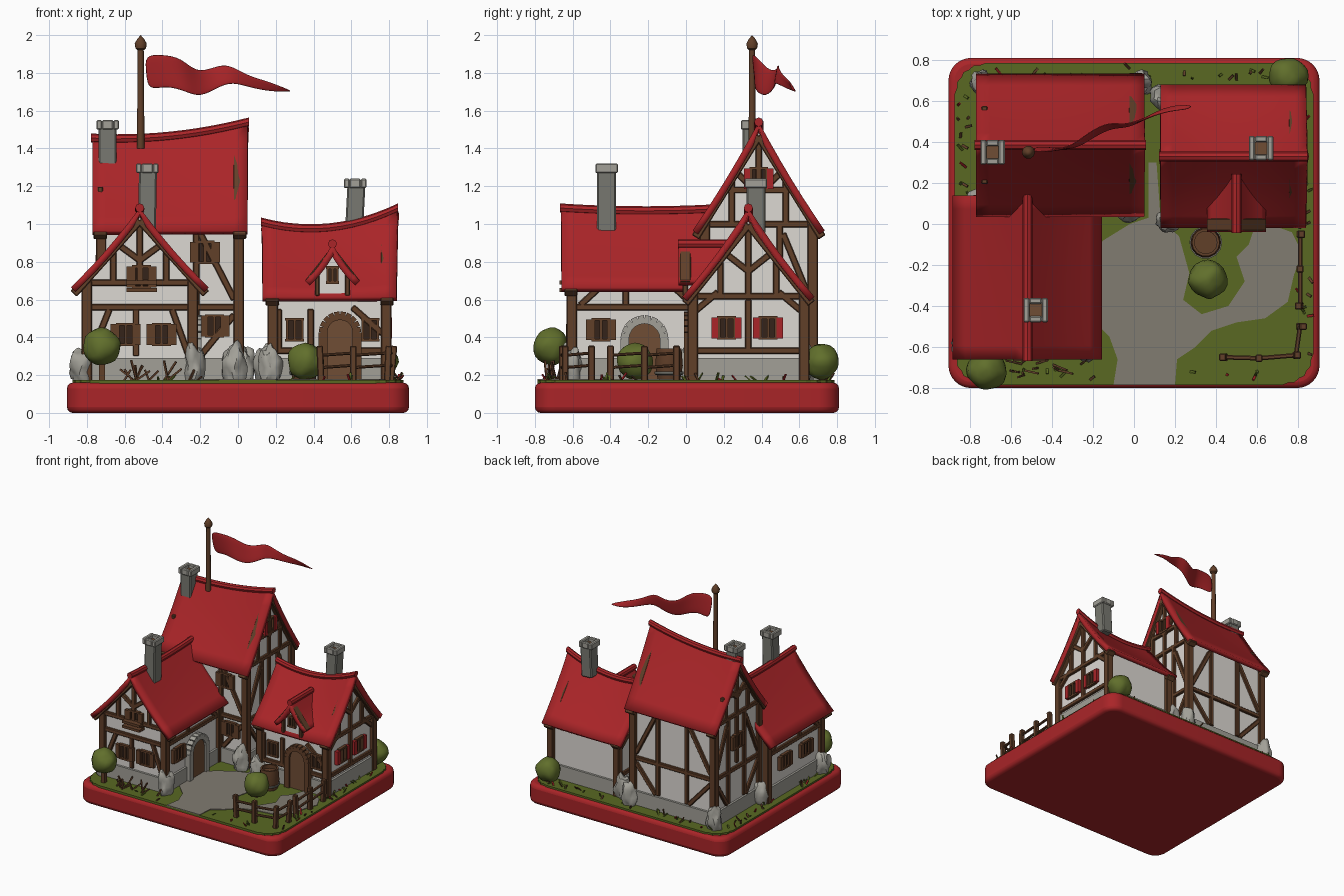
import bpy, bmesh, random
from math import sin, cos, pi, radians
from mathutils import Vector, Matrix, noise

random.seed(4)
if "Cube" in bpy.data.objects:
    bpy.data.objects.remove(bpy.data.objects["Cube"])

def material(name, *rgb):
    m = bpy.data.materials.new(name)
    m.use_nodes = True
    m.diffuse_color = (*rgb, 1)
    m.node_tree.nodes["Principled BSDF"].inputs["Base Color"].default_value = (*rgb, 1)
    return m

RED = material("red", .40, .018, .021)
PLASTER = material("plaster", .72, .69, .65)
TIMBER = material("timber", .12, .05, .022)
WOOD = material("light_wood", .16, .075, .035)
STONE = material("pale_stone", .36, .35, .31)
CHIMNEY = material("chimney_stone", .19, .19, .165)
PATH = material("path", .22, .20, .165)
GREEN = material("grass", .10, .14, .016)
LEAF = material("leaf", .12, .16, .025)
DARK = material("dark_pane", .035, .017, .01)

parts = {}
def part(name, mat):
    return parts.setdefault(name, (bmesh.new(), mat))[0]

def flat(x, y, z):
    return Vector((x, y, z))

# ---- shape helpers
def box(bm, centre, size, tilt=0):
    m = Matrix.Translation(centre) @ Matrix.Rotation(tilt, 4, 'Y') @ Matrix.Diagonal((*size, 1))
    return bmesh.ops.create_cube(bm, size=1, matrix=m)["verts"]

def stick(bm, p, q, w, d, out=Vector((0, 0, 1))):
    x = (q - p).normalized()
    z = x.cross(out).normalized()
    y = z.cross(x)
    m = Matrix((x, y, z)).transposed().to_4x4()
    m.translation = (p + q) / 2
    bmesh.ops.create_cube(bm, size=1, matrix=m @ Matrix.Diagonal(((q - p).length, d, w, 1)))

def prism(bm, outline, d0, d1, to=flat):
    lo, hi = ([bm.verts.new(to(a, b, d)) for a, b in outline] for d in (d0, d1))
    bm.faces.new(lo)
    bm.faces.new(hi)
    for i in range(len(lo)):
        j = (i + 1) % len(lo)
        bm.faces.new((lo[i], lo[j], hi[j], hi[i]))

def grid(bm, rows):
    vs = [[bm.verts.new(p) for p in row] for row in rows]
    for r, s in zip(vs, vs[1:]):
        for i in range(len(r) - 1):
            bm.faces.new((r[i], r[i + 1], s[i + 1], s[i]))

def lathe(bm, at, profile, n=14):
    grid(bm, [[Vector(at) + Vector((r * cos(2*pi*i/n), r * sin(2*pi*i/n), z)) for i in range(n + 1)]
              for r, z in profile])
    bmesh.ops.remove_doubles(bm, verts=bm.verts[:], dist=.0005)

def blob(bm, at, size, rough):
    vs = bmesh.ops.create_icosphere(bm, subdivisions=3, radius=1)["verts"]
    for v in vs:
        k = 1 + rough * noise.noise(v.co * 1.6 + Vector(at) * 9)
        v.co = Vector(at) + Vector([c * s * k for c, s in zip(v.co, size)])

def rounded(x0, x1, y0, y1, r, wave=0):
    pts = []
    for cx, cy, a in ((x1-r, y1-r, 0), (x0+r, y1-r, 90), (x0+r, y0+r, 180), (x1-r, y0+r, 270)):
        for i in range(9):
            t = radians(a + i * 11.25)
            k = r - wave * (i % 2)
            pts.append((cx + k * cos(t), cy + k * sin(t)))
    return pts

# ---- house: ridge runs along local u, gables at both u ends
class House:
    def __init__(s, name, at, turn, L, W, U, R, ridge, eave, z0=.16):
        s.name, s.L, s.W, s.U, s.R, s.ridge, s.eave = name, L, W, U, R, ridge, eave
        s.m = Matrix.Translation((*at, 0)) @ Matrix.Rotation(radians(turn), 4, 'Z')
        bm = part(name + "_walls", PLASTER)
        rows = []
        for i in range(9):
            u = L * (i / 4 - 1)
            rows.append([s.m @ Vector((u, v, z)) for v, z in
                         [(-W, z0)] + [(v, s.z(u, v) - .045) for v in (-W, -W/2, 0, W/2, W)] + [(W, z0)]])
        grid(bm, rows)
        for row in (rows[0], rows[-1]):
            bm.faces.new([bm.verts.new(p) for p in row])
        grid(part(name + "_roof", RED), [[s.m @ Vector((U * (i/6 - 1), R * (j/6 - 1), s.z(U * (i/6 - 1), R * (j/6 - 1))))
                                          for j in range(13)] for i in range(13)])
        cap = part(name + "_ridge_roll", RED)
        n = 8
        grid(cap, [[s.m @ Vector((U * (i/6 - 1) * 1.02, .024 * cos(2*pi*j/n), s.z(U * (i/6 - 1), 0) + .024 * sin(2*pi*j/n)))
                    for j in range(n + 1)] for i in range(13)])
        bmesh.ops.remove_doubles(cap, verts=cap.verts[:], dist=.0005)
        bmesh.ops.holes_fill(cap, edges=cap.edges[:])

    def z(s, u, v):
        a, b, c = s.ridge
        t, k = u / s.U, abs(v) / s.R
        top = a * t * (t - 1) / 2 + b * (1 - t * t) + c * t * (t + 1) / 2
        return top * (1 - k) + s.eave * k - .018 * sin(pi * k)

    def face(s, side):
        along, out = {"f": ((1, 0, 0), (0, -s.W, 0)), "b": ((1, 0, 0), (0, s.W, 0)),
                      "r": ((0, 1, 0), (s.L, 0, 0)), "l": ((0, 1, 0), (-s.L, 0, 0))}[side]
        along, base = Vector(along), Vector(out)
        n = base.normalized()
        return lambda a, z, d=0: s.m @ (along * a + base + n * d + Vector((0, 0, z)))

    def beams(s, side, lines, w=.034, d=.03, kind="timbers", mat=TIMBER):
        f = s.face(side)
        out = f(0, 0, 1) - f(0, 0, 0)
        for a0, z0, a1, z1 in lines:
            stick(part(f"{s.name}_{kind}", mat), f(a0, z0, .004), f(a1, z1, .004), w, d, out)

    def frame(s, mid, sides):
        W, L, top = s.W, s.L, s.z(s.L, s.W) - .06
        for v in (-W, W):
            for u in (-L, L):
                stick(part(s.name + "_timbers", TIMBER), s.m @ Vector((u, v, .17)), s.m @ Vector((u, v, s.z(u, v) - .05)), .055, .055, s.m.to_3x3() @ Vector((1, 0, 0)))
        for side in sides:
            if side in "lr":
                e = s.L if side == "r" else -s.L
                peak = s.z(e, 0)
                g = peak - top
                s.beams(side, [(-W, top, W, top), (-W, mid, W, mid), (0, top, 0, peak - .06),
                               (-W * .5, top, -W * .5, top + g * .45), (W * .5, top, W * .5, top + g * .45),
                               (0, top + g * .3, W * .42, top + g * .52), (0, top + g * .3, -W * .42, top + g * .52)])
                for k in (-1, 1):
                    s.beams(side, [(0, peak - .06, k * (s.R - .015), s.z(e, s.R) - .035)], .045, .07)
            else:
                s.beams(side, [(-L, top, L, top), (-L, mid, L, mid)])

    def plinth(s):
        box(part(s.name + "_plinth", STONE), s.m.translation + Vector((0, 0, .225)),
            [abs(c) for c in s.m.to_3x3() @ Vector((2*s.L + .035, 2*s.W + .035, .13))])

    def window(s, side, a, z, w=.08, h=.11, shutter=TIMBER):
        f = s.face(side)
        x, y = w / 2, h / 2
        prism(part(s.name + "_panes", DARK), [(a-x, z-y), (a+x, z-y), (a+x, z+y), (a-x, z+y)], 0, .009, f)
        s.beams(side, [(a-x-.01, z+k*y, a+x+.01, z+k*y) for k in (-1, 1)] + [(a+k*x, z-y, a+k*x, z+y) for k in (-1, 1)]
                + [(a, z-y, a, z+y)], .014, .04, "window_frames")
        if shutter:
            s.beams(side, [(a+k*(x+.022), z-y, a+k*(x+.022), z+y) for k in (-1, 1)], .034, .05, "shutters_" + shutter.name, shutter)

    def door(s, side, a, w, top, rim):
        f = s.face(side)
        r = w / 2
        arch = lambda k: [(a + k * cos(pi * i / 10), top - r + k * sin(pi * i / 10)) for i in range(11)]
        prism(part(s.name + "_door", WOOD), [(a + r, .17)] + arch(r) + [(a - r, .17)], 0, .03, f)
        pts = [(a + r + .015, .17)] + arch(r + .015) + [(a - r - .015, .17)]
        s.beams(side, [(*p, *q) for p, q in zip(pts, pts[1:])], .045, .085, "door_surround", rim)

tall = House("tall_house", (-.36, .385), 0, .365, .285, .41, .35, (1.455, 1.465, 1.54), .965)
front = House("front_house", (-.52, -.26), -90, .345, .28, .40, .365, (1.08, 1.07, 1.085), .665)
side = House("side_house", (.485, .33), 0, .30, .295, .355, .35, (1.01, .98, 1.085), .615)
dormer = House("dormer", (.50, .10), -90, .10, .085, .14, .145, (.895, .895, .895), .70, .60)
tall.frame(.56, "flrb")
front.frame(.56, "frb")
side.frame(.33, "frl")
for h in (tall, front, side):
    h.plinth()

# ---- extra braces
for f, k in (("b", 1), ("f", 1), ("l", .8), ("r", .8)):
    tall.beams(f, [(-.12*k, .3, -.12*k, 1), (.14*k, .3, .14*k, 1), (-.34*k, .6, -.14*k, .95), (.34*k, .6, .16*k, .95), (-.34*k, .52, -.14*k, .3), (.34*k, .52, .16*k, .3)])
    if f in "lr":
        tall.beams(f, [(-.19, 1.18, .19, 1.18), (0, .6, 0, 1)])
for f in "fb":
    front.beams(f, [(-.3, .57, -.18, .68), (.3, .57, .18, .68), (.06, .57, .06, .68)])
front.beams("r", [(-.26, .3, -.16, .55), (.26, .3, .17, .55), (-.02, .3, -.02, .55)])
side.beams("f", [(-.27, .33, -.27, .55), (-.1, .33, -.1, .55), (.12, .56, .28, .42)])
for f in "lr":
    side.beams(f, [(0, .33, 0, .6), (-.28, .54, -.16, .64), (.28, .54, .16, .64)])
dormer.beams("r", [(k * .08, .62, k * .08, .76) for k in (-1, 1)], .025)
dormer.beams("r", [(0, .86, k * .135, .69) for k in (-1, 1)], .03, .06)

# ---- windows and doors
for h, f, a, z, col in ((tall, "f", .185, .85, TIMBER), (tall, "f", .235, .46, TIMBER), (tall, "l", 0, .78, TIMBER),
                        (tall, "r", 0, 1.24, RED), (front, "r", -.075, .415, TIMBER), (front, "r", .115, .415, TIMBER),
                        (front, "r", .01, .72, TIMBER), (front, "b", .19, .44, TIMBER), (front, "f", -.13, .44, TIMBER),
                        (front, "f", .14, .44, TIMBER), (side, "f", -.185, .44, None), (side, "f", .215, .44, None),
                        (side, "r", -.115, .45, RED), (side, "r", .105, .45, RED), (side, "l", -.1, .45, RED)):
    h.window(f, a, z, shutter=col)
dormer.window("r", 0, .73, .05, .08, None)
front.beams("r", [(-.07, z, .09, z) for z in (.65, .69)], .02, .12, "balcony")
front.door("b", -.04, .18, .48, STONE)
side.door("f", .055, .15, .50, TIMBER)

# ---- chimneys with a hollow top
for i, (x, y, z0, z1) in enumerate(((-.69, .35, 1.3, 1.55), (-.48, -.42, .92, 1.32), (.62, .37, .95, 1.24))):
    box(part("chimney_stacks", CHIMNEY), (x, y, (z0 + z1) / 2 - .02), (.095, .10, z1 - z0 - .04), radians((0, 1, 3)[i]))
    for k in (-1, 1):
        box(part("chimney_caps", STONE), (x + k * .045, y, z1 - .025), (.03, .12, .05))
        box(part("chimney_caps", STONE), (x, y + k * .045, z1 - .025), (.06, .03, .05))
    box(part("chimney_flues", WOOD), (x, y, z1 - .034), (.062, .062, .01))

# ---- flagpole and pennant
lathe(part("flagpole", TIMBER), (-.515, .35, 0), [(0, 1.40), (.02, 1.40), (.016, 1.92), (.028, 1.93), (.032, 1.955), (.018, 1.98), (0, 2.0)], 10)
flag = [(-.50, .35, 1.90, 1.70), (-.40, .355, 1.90, 1.73), (-.30, .38, 1.885, 1.70), (-.22, .45, 1.80, 1.665),
        (-.12, .50, 1.835, 1.725), (-.05, .48, 1.85, 1.75), (.05, .51, 1.785, 1.72), (.15, .55, 1.76, 1.70), (.27, .56, 1.71, 1.70)]
grid(part("pennant", RED), [[flat(x + .02*k, y + .03*k*sin(x*9), hi + (lo - hi)*k) for k in (0, .5, 1)] for x, y, hi, lo in flag])

# ---- base, lawn and path
prism(part("base", RED), rounded(-.905, .905, -.80, .81, .11), 0, .16)
prism(part("lawn", GREEN), rounded(-.875, .875, -.785, .785, .15, .008), .15, .174)
path = [(-.1, -.785), (.2, -.785), (.21, -.66), (.3, -.6), (.38, -.52), (.5, -.48), (.64, -.46), (.75, -.38), (.78, -.25),
        (.82, -.14), (.77, -.04), (.6, .02), (.56, -.1), (.5, -.16), (.54, -.28), (.46, -.4), (.33, -.44), (.24, -.37),
        (.27, -.24), (.22, -.06), (.13, .02), (.11, .3), (.07, .3), (.07, .03), (-.02, .0), (-.15, -.08), (-.22, -.15),
        (-.22, -.45), (-.12, -.55), (-.08, -.66)]
prism(part("path", PATH), path, .17, .179)

# ---- boulders and bushes
for x, y, h in ((-.83, -.59, .09), (-.23, -.61, .10), (-.02, .07, .11), (.17, .02, .10),
                (-.74, .69, .10), (.03, .69, .10), (.14, .62, .10), (-.76, .11, .09)):
    blob(part("boulders", STONE), (x, y, .24), (.06, .06, h * 1.2), .4)
for x, y, z, r in ((-.72, -.715, .35, .098), (.36, -.27, .27, .097), (.75, .72, .27, .095)):
    blob(part("bushes", LEAF), (x, y, z), (r, r * .95, r), .14)
    stick(part("bush_stems", TIMBER), flat(x, y, .16), flat(x, y, z), .03, .03, Vector((0, 1, 0)))

# ---- barrel
lathe(part("barrel", TIMBER), (.35, -.09, .17), [(0, 0), (.06, 0), (.075, .08), (.068, .17), (.055, .17), (.055, .14), (0, .14)])
lathe(part("barrel_hoops", CHIMNEY), (.35, -.09, .17), [(.07, .03), (.077, .035), (.08, .05), (.074, .05)])

# ---- fences
for run in (((.44, -.65), (.61, -.655), (.79, -.64), (.81, -.50)), ((.81, -.40), (.81, -.22), (.81, -.05))):
    pts = [flat(x, y, .17) for x, y in run]
    for i, p in enumerate(pts):
        stick(part("fence_posts", TIMBER), p, p + flat(.008 * (i - 1), 0, .185), .035, .035, Vector((0, 1, 0)))
    for p, q in zip(pts, pts[1:]):
        for z in (.07, .135):
            stick(part("fence_rails", TIMBER), p + flat(0, 0, z), q + flat(0, 0, z + .012), .022, .016)

# ---- grass blades, fallen leaves and twigs round the edge
for i in range(90):
    t = random.uniform(-.8, .8)
    e = random.uniform(.70, .76)
    x, y = random.choice(((t, e), (-e - .1, t * .85), (e + .1, t * .85), (t, -e)))
    if -.12 < x < .22 and y < -.6:
        continue
    tip = flat(random.uniform(-.03, .03), random.uniform(-.03, .03), random.uniform(.015, .04))
    name, mat = (("grass_blades", GREEN), ("fallen_twigs", TIMBER), ("fallen_leaves", RED))[(0, 0, 1, 1, 0, 2)[i % 6]]
    stick(part(name, mat), flat(x, y, .172), flat(x, y, .175) + tip, .012, .006)
for i in range(14):
    p = flat(random.uniform(-.62, -.22), random.uniform(-.74, -.66), .17)
    stick(part("brambles", TIMBER), p, p + flat(random.uniform(-.08, .08), random.uniform(-.03, .03), random.uniform(.05, .11)), .01, .01)

# ---- turn parts into objects
for name, (bm, mat) in parts.items():
    bmesh.ops.recalc_face_normals(bm, faces=bm.faces[:])
    if name.endswith("_roof") and sum(f.normal.z for f in bm.faces) < 0:
        bmesh.ops.reverse_faces(bm, faces=bm.faces[:])
    me = bpy.data.meshes.new(name)
    bm.to_mesh(me)
    bm.free()
    me.materials.append(mat)
    ob = bpy.data.objects.new(name, me)
    bpy.context.collection.objects.link(ob)
    if name.endswith("_roof") or name == "pennant":
        mod = ob.modifiers.new("thickness", 'SOLIDIFY')
        mod.thickness = .012 if name == "pennant" else .035
        mod.offset = 0 if name == "pennant" else -1
    if name == "pennant":
        ob.modifiers.new("soft", 'SUBSURF').levels = 2
    bevel = {"base": .03, "chimney_stacks": .008, "chimney_caps": .006}.get(name, .005 if "timbers" in name or "fence" in name else 0)
    if bevel:
        mod = ob.modifiers.new("bevel", 'BEVEL')
        mod.width, mod.segments = bevel, 3 if name == "base" else 1
    if any(k in name for k in ("roof", "roll", "pennant", "boulder", "bushes", "barrel", "pole", "base")):
        bpy.ops.object.select_all(action='DESELECT')
        ob.select_set(True)
        bpy.context.view_layer.objects.active = ob
        bpy.ops.object.shade_smooth_by_angle(angle=radians(40))
